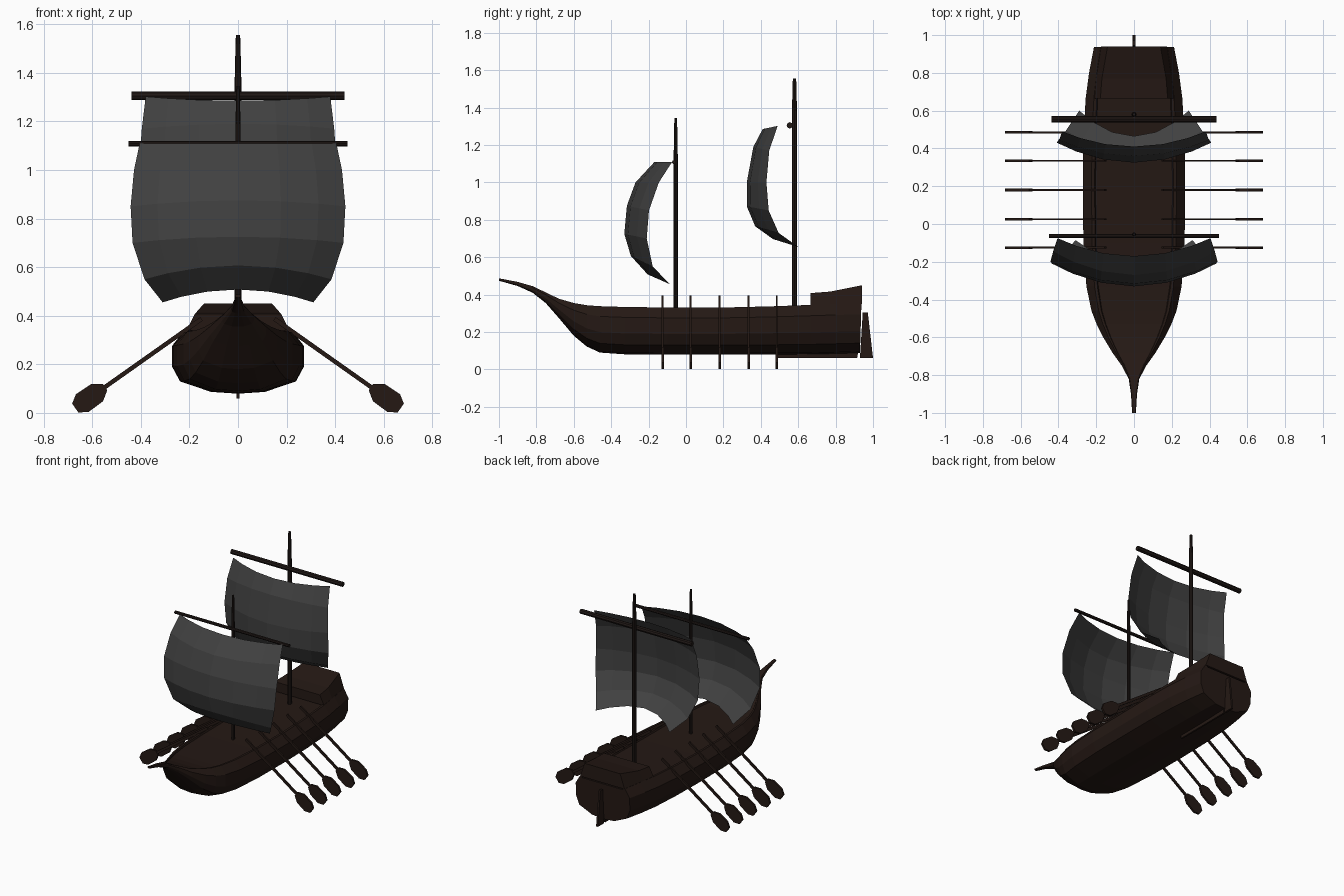
import bpy, bmesh, math
from mathutils import Vector

if "Cube" in bpy.data.objects:
    bpy.data.objects.remove(bpy.data.objects["Cube"])


def material(name, rgb):
    m = bpy.data.materials.new(name)
    m.diffuse_color = (*rgb, 1)
    m.use_nodes = True
    m.node_tree.nodes["Principled BSDF"].inputs["Base Color"].default_value = m.diffuse_color
    return m


WOOD = material("dark_wood", (0.018, 0.0095, 0.007))
SPAR = material("spar_wood", (0.014, 0.009, 0.0075))
CLOTH = material("grey_cloth", (0.052, 0.052, 0.052))


def make(name, verts, faces, mat, mirror=False):
    bm = bmesh.new()
    vs = [bm.verts.new(v) for v in verts]
    for f in faces:
        bm.faces.new([vs[i] for i in f])
    bmesh.ops.recalc_face_normals(bm, faces=bm.faces)
    me = bpy.data.meshes.new(name)
    bm.to_mesh(me)
    bm.free()
    me.materials.append(mat)
    ob = bpy.data.objects.new(name, me)
    bpy.context.collection.objects.link(ob)
    if mirror:
        ob.modifiers.new("Mirror", 'MIRROR').use_mirror_merge = False
    return ob


def loft(name, rings, mat, closed=True, caps=True, mirror=False):
    """Skin a list of equal-length rings of points."""
    n = len(rings[0])
    faces = []
    for r in range(len(rings) - 1):
        for i in range(n if closed else n - 1):
            j = (i + 1) % n
            faces.append((r * n + i, r * n + j, (r + 1) * n + j, (r + 1) * n + i))
    if caps:
        faces += [tuple(range(n)), tuple(range((len(rings) - 1) * n, len(rings) * n))]
    return make(name, [p for ring in rings for p in ring], faces, mat, mirror)


def rod(name, stops, mat, sides=8):
    """Tapered round bar through (point, radius) stops lying on one axis."""
    axis = (Vector(stops[-1][0]) - Vector(stops[0][0])).normalized()
    q = axis.to_track_quat('Z', 'Y')
    rings = [[Vector(p) + q @ Vector((r * math.cos(a), r * math.sin(a), 0))
              for a in (2 * math.pi * k / sides for k in range(sides))] for p, r in stops]
    return loft(name, rings, mat)


# Hull: (y, half width, bottom z, sheer z) stations with one shared half section
stations = [(-1, .010, .474, .487), (-.9, .016, .446, .468), (-.82, .028, .41, .445),
            (-.75, .065, .355, .412), (-.68, .115, .275, .378), (-.6, .163, .18, .355),
            (-.53, .198, .122, .343), (-.46, .225, .09, .338), (-.33, .252, .081, .334),
            (-.1, .268, .079, .331), (.2, .271, .079, .331), (.45, .268, .08, .337),
            (.665, .256, .081, .345), (.8, .238, .084, .35), (.93, .212, .088, .352)]
section = [(0, 0), (.41, .03), (.88, .2), (1, .44), (1, .78), (.83, 1), (.77, 1), (.75, .96)]
ring_shape = section + [(-x, z) for x, z in section[:0:-1]]
loft("hull", [[(fx * w, y + (.008 * fz if y > .9 else 0), b + fz * (t - b)) for fx, fz in ring_shape]
              for y, w, b, t in stations], WOOD)

# Raised stern cabin, flush with the hull sides
cabin = [(.665, .212, .340, .178, .408), (.77, .202, .346, .17, .416), (.94, .175, .350, .14, .45)]
loft("stern_cabin", [[(-wb, y, zb), (wb, y, zb), (wt, y, zt), (-wt, y, zt)]
                     for y, wb, zb, wt, zt in cabin], WOOD)


# Skeg and rudder: thin plates from side profiles
def plate(name, profile, half):
    loft(name, [[(x, y, z) for y, z in profile] for x in (-half, half)], WOOD)


plate("skeg", [(.485, .06), (.915, .06), (.928, .14), (.485, .1)], .006)
plate("rudder", [(.93, .06), (1, .06), (.972, .305), (.945, .305)], .007)

# Masts and yards
for name, y, top, r in (("front_mast", -.055, 1.345, .011), ("rear_mast", .58, 1.555, .014)):
    rod(name, [((0, y, .3), r), ((0, y, top - .2), r), ((0, y, top - .02), r * .7),
               ((0, y, top), r * .6)], SPAR)
for name, y, z, half, r in (("front_yard", -.064, 1.108, .45, .011),
                            ("rear_yard", .555, 1.305, .438, .017)):
    rod(name, [((-half, y, z), r), ((half, y, z), r)], SPAR)

# Sails: rows of (half width, edge y, edge z, centre y, centre z), bulging forward
front_rows = [(.405, -.075, 1.108, -.17, 1.108), (.428, -.145, 1.0, -.27, 1.0),
              (.442, -.198, .85, -.316, .875), (.434, -.21, .70, -.33, .725),
              (.385, -.178, .55, -.295, .607), (.31, -.085, .455, -.205, .508)]
rear_rows = [(.38, .49, 1.302, .41, 1.285), (.396, .445, 1.17, .36, 1.19),
             (.408, .43, 1.0, .325, 1.0), (.402, .442, .85, .325, .872),
             (.36, .495, .73, .37, .765), (.29, .6, .655, .465, .697)]
columns = [-1, -.75, -.4, 0, .4, .75, 1]
for name, rows in (("front_sail", front_rows), ("rear_sail", rear_rows)):
    loft(name, [[(c * w, yc + (ye - yc) * c * c, zc + (ze - zc) * c * c) for c in columns]
                for w, ye, ze, yc, zc in rows], CLOTH, closed=False, caps=False)

# Oars: flat shaft and octagonal blade, mirrored across the ship
tip, grip = Vector((.67, 0, .02)), Vector((.15, 0, .387))
along = (grip - tip).normalized()
across = Vector((-along.z, 0, along.x))
length = (grip - tip).length
blade = [(0, .022), (.035, .045), (.11, .043), (.15, .016)]
shaft = [(.12, .009), (length, .009)]
for i, y in enumerate((-.125, .025, .18, .335, .485)):
    for part, half, thick in (("blade", blade, .007), ("shaft", shaft, .005)):
        outline = half + [(s, -w) for s, w in reversed(half)]
        loft(f"oar_{part}_{i + 1}",
             [[tip + along * s + across * w + Vector((0, y + d, 0)) for s, w in outline]
              for d in (-thick, thick)], WOOD, mirror=True)
